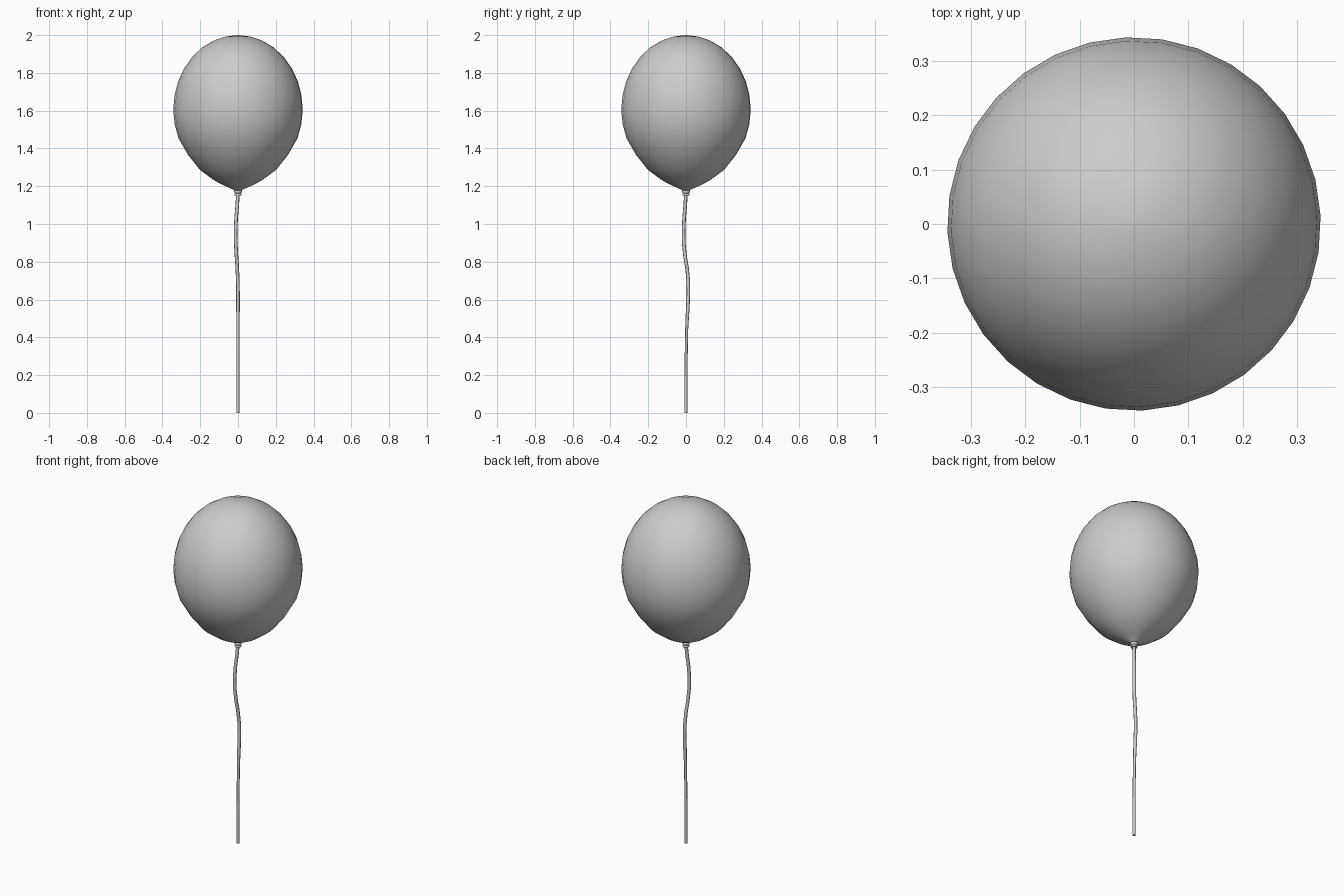
import bpy, math

if "Cube" in bpy.data.objects:
    bpy.data.objects.remove(bpy.data.objects["Cube"])

grey = bpy.data.materials.new("light_grey")
grey.diffuse_color = (0.6, 0.6, 0.6, 1)
grey.use_nodes = True
grey.node_tree.nodes["Principled BSDF"].inputs["Base Color"].default_value = grey.diffuse_color


def finish(name, verts, faces):
    me = bpy.data.meshes.new(name)
    me.from_pydata(verts, [], faces)
    me.materials.append(grey)
    me.shade_smooth()
    ob = bpy.data.objects.new(name, me)
    bpy.context.collection.objects.link(ob)
    return ob


def tube(name, rings, n, turn=0.0):
    """Skin circular rings given as (x, y, z, radius), from top to bottom."""
    verts, faces = [], []
    for x, y, z, r in rings:
        for i in range(n):
            a = 2 * math.pi * i / n + turn
            verts.append((x + r * math.cos(a), y + r * math.sin(a), z))
    for k in range(len(rings) - 1):
        for i in range(n):
            j = (i + 1) % n
            faces.append((k * n + i, (k + 1) * n + i, (k + 1) * n + j, k * n + j))
    faces.append(tuple(range(n)))
    faces.append(tuple(reversed(range((len(rings) - 1) * n, len(rings) * n))))
    return finish(name, verts, faces)


# balloon: round dome on top, tapering to the neck
R = 0.343
dome = [(0, 0, 1.605 + 0.395 * math.cos(t), R * math.sin(t))
        for t in [0.01] + [math.pi / 16 * i for i in range(1, 9)]]
taper = [(0, 0, z, r) for z, r in
         [(1.53, 0.336), (1.453, 0.315), (1.365, 0.264), (1.285, 0.2),
          (1.23, 0.125), (1.2, 0.066), (1.183, 0.027), (1.172, 0.012)]]
tube("balloon", dome + taper, 32, math.radians(2.5))

# knot: pinched neck and flared lip
tube("knot", [(0, 0, z, r) for z, r in
              [(1.182, 0.012), (1.176, 0.02), (1.168, 0.021), (1.162, 0.015),
               (1.155, 0.019), (1.15, 0.017)]], 16)

# string: thin wavy cord reaching the ground
path = [(0, 0, 1.16), (-0.004, -0.004, 1.1), (-0.010, -0.010, 1.03),
        (-0.013, -0.013, 0.96), (-0.012, -0.012, 0.9), (-0.008, -0.005, 0.83),
        (-0.004, 0.005, 0.77), (-0.001, 0.012, 0.7), (0, 0.013, 0.63),
        (0, 0.009, 0.55), (0, 0.004, 0.45), (0, 0.001, 0.3), (0, 0, 0.15), (0, 0, 0)]
tube("string", [(x, y, z, 0.0095 if z > 0.5 else 0.008) for x, y, z in path], 8)

for ob in bpy.context.collection.objects:
    ob.select_set(True)
bpy.context.view_layer.objects.active = bpy.data.objects["balloon"]
bpy.ops.object.shade_smooth_by_angle(angle=math.radians(60))
